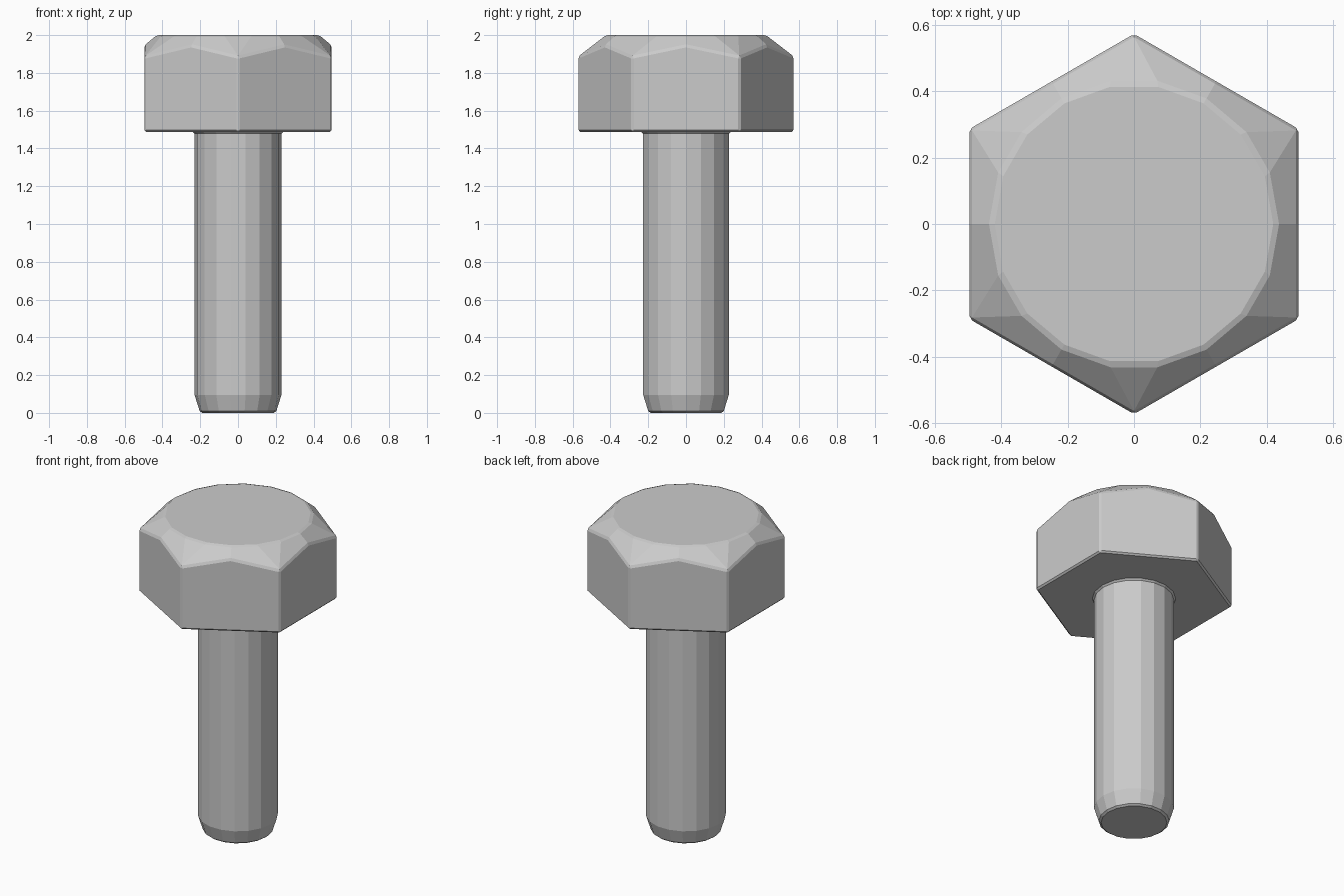
import bpy, bmesh
from math import cos, sin, radians

if "Cube" in bpy.data.objects:
    bpy.data.objects.remove(bpy.data.objects["Cube"])

SIDES = 18
HEX_R = 0.573
bm = bmesh.new()


def round_ring(r, z):
    return [bm.verts.new((r * cos(radians(20 * i)), r * sin(radians(20 * i)), z))
            for i in range(SIDES)]


def hex_ring(z_corner, z_mid):
    # 12 points: even = middle of a flat, odd = corner
    pts = []
    for i in range(12):
        a = radians(30 * i)
        r, z = (HEX_R, z_corner) if i % 2 else (HEX_R * cos(radians(30)), z_mid)
        pts.append(bm.verts.new((r * cos(a), r * sin(a), z)))
    return pts


def join_equal(a, b):
    n = len(a)
    for i in range(n):
        j = (i + 1) % n
        bm.faces.new((a[i], a[j], b[j], b[i]))


def join_hex_to_round(h, c):
    # each sixth: quad, corner triangle, quad
    for k in range(6):
        m0, corner, m1 = h[2 * k], h[2 * k + 1], h[(2 * k + 2) % 12]
        p = [c[(3 * k + i) % SIDES] for i in range(4)]
        bm.faces.new((m0, corner, p[1], p[0]))
        bm.faces.new((corner, p[2], p[1]))
        bm.faces.new((corner, m1, p[3], p[2]))


# shank with tapered tip
tip = round_ring(0.2, 0)
taper = round_ring(0.23, 0.095)
neck = round_ring(0.23, 1.488)
bm.faces.new(tip)
join_equal(tip, taper)
join_equal(taper, neck)

# hexagonal head with chamfered top
under = hex_ring(1.488, 1.488)
rim = hex_ring(1.885, 1.945)
crown = round_ring(0.43, 2)
join_hex_to_round(under, neck)
join_equal(under, rim)
join_hex_to_round(rim, crown)
bm.faces.new(crown)

bmesh.ops.recalc_face_normals(bm, faces=bm.faces)
mesh = bpy.data.meshes.new("hex_bolt")
bm.to_mesh(mesh)
bm.free()
bolt = bpy.data.objects.new("hex_bolt", mesh)
bpy.context.collection.objects.link(bolt)

# small edge bevel on the sharp edges
bev = bolt.modifiers.new("edge_bevel", 'BEVEL')
bev.width = 0.01
bev.segments = 1
bev.limit_method = 'ANGLE'
bev.angle_limit = radians(30)
